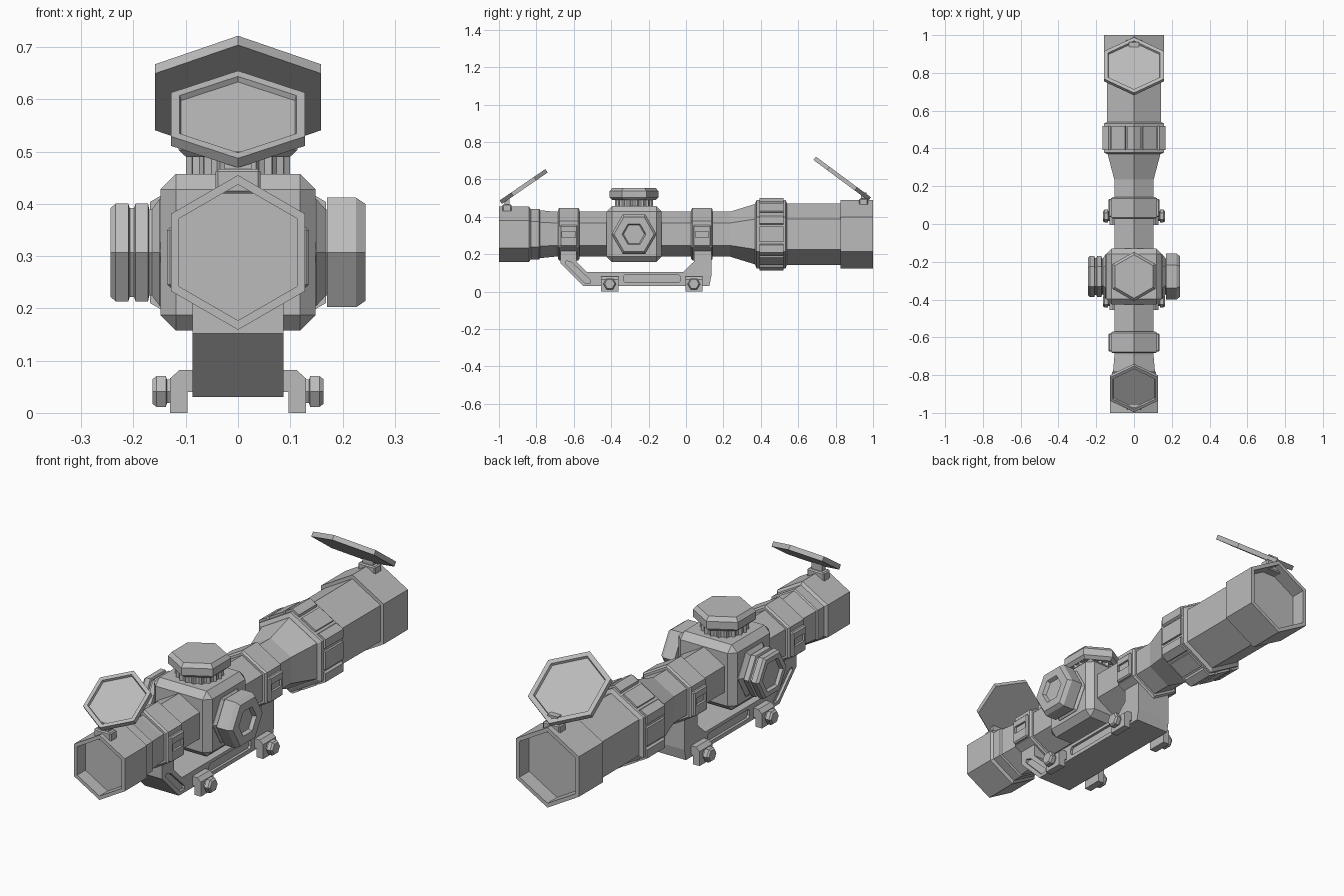
import bpy, bmesh, math
from mathutils import Vector

cube = bpy.data.objects.get("Cube")
if cube:
    bpy.data.objects.remove(cube, do_unlink=True)

X, Y, Z = Vector((1, 0, 0)), Vector((0, 1, 0)), Vector((0, 0, 1))

grey = bpy.data.materials.new("plain_grey")
grey.use_nodes = True
grey.diffuse_color = (0.5, 0.5, 0.5, 1)
grey.node_tree.nodes["Principled BSDF"].inputs["Base Color"].default_value = (0.5, 0.5, 0.5, 1)


def finish(name, bm):
    bmesh.ops.recalc_face_normals(bm, faces=bm.faces)
    mesh = bpy.data.meshes.new(name)
    bm.to_mesh(mesh)
    bm.free()
    mesh.materials.append(grey)
    obj = bpy.data.objects.new(name, mesh)
    bpy.context.scene.collection.objects.link(obj)
    return obj


def skin(name, loops):
    """Join equal-length point loops and cap both ends."""
    bm = bmesh.new()
    rings = [[bm.verts.new(p) for p in loop] for loop in loops]
    n = len(rings[0])
    for a, b in zip(rings, rings[1:]):
        for i in range(n):
            j = (i + 1) % n
            bm.faces.new((a[i], a[j], b[j], b[i]))
    bm.faces.new(rings[0])
    bm.faces.new(rings[-1])
    return finish(name, bm)


def lathe(name, profile, center, axis, up, sides=6):
    """Spin (radius, distance) pairs round an axis; a corner points along up."""
    c, w = Vector(center), axis.cross(up)
    turn = [2 * math.pi * i / sides for i in range(sides)]
    return skin(name, [[c + axis * t + (up * math.cos(k) + w * math.sin(k)) * r
                        for k in turn] for r, t in profile])


def prism(name, pts, axis, lo, hi):
    """Extrude a flat outline: (y, z) along X or (x, z) along Y."""
    side = Y if axis == X else X
    return skin(name, [[axis * t + side * p + Z * q for p, q in pts] for t in (lo, hi)])


def box(name, lo, hi, bevel=0):
    bm = bmesh.new()
    bmesh.ops.create_cube(bm, size=1)
    for v in bm.verts:
        v.co = [(a + b) / 2 + (b - a) * c for a, b, c in zip(lo, hi, v.co)]
    if bevel:
        bmesh.ops.bevel(bm, geom=list(bm.edges), offset=bevel, segments=1,
                        affect='EDGES', profile=0.5)
    return finish(name, bm)


def cut(obj, cutter):
    mod = obj.modifiers.new("recess", 'BOOLEAN')
    mod.operation, mod.solver, mod.object = 'DIFFERENCE', 'EXACT', cutter
    bpy.context.view_layer.objects.active = obj
    bpy.ops.object.modifier_apply(modifier=mod.name)
    bpy.data.objects.remove(cutter, do_unlink=True)


# Main hexagonal tube with both end recesses
AXIS_Z = 0.307
lathe("scope_tube", [
    (0.13, -0.94), (0.13, -1), (0.148, -1), (0.148, -0.84), (0.135, -0.83),
    (0.135, -0.785), (0.128, -0.78), (0.12, -0.7), (0.12, 0.235), (0.163, 0.375),
    (0.165, 0.825), (0.183, 0.825), (0.183, 1), (0.163, 1), (0.163, 0.93)],
    (0, 0, AXIS_Z), Y, Z)

# Grooved zoom ring with chamfered collars
lathe("zoom_ring_core", [(0.165, 0.37), (0.183, 0.378), (0.183, 0.532), (0.165, 0.54)],
      (0, 0, AXIS_Z), Y, Z)
corners = [Vector((math.sin(k), math.cos(k))) for k in
           [i * math.pi / 3 for i in range(6)]]
outline = []
for i, a in enumerate(corners):
    b = corners[(i + 1) % 6]
    for f, r in ((0, .194), (.2, .194), (.22, .18), (.27, .18), (.29, .194),
                 (.71, .194), (.73, .18), (.78, .18), (.8, .194)):
        p = a.lerp(b, f) * r
        outline.append((p.x, p.y + AXIS_Z))
prism("zoom_ring_grip", outline, Y, 0.392, 0.52)

# Turret housing
TY = -0.278
box("turret_housing", (-0.148, -0.425, 0.158), (0.148, -0.13, 0.457), 0.029)

# Top turret: toothed neck and hexagonal cap
lathe("top_turret_neck", [(0.092, 0.45), (0.092, 0.505)], (0, TY, 0), Z, Y, 18)
for i in range(18):
    k = 2 * math.pi * i / 18
    d = Vector((math.sin(k), math.cos(k), 0))
    lathe("top_turret_tooth", [(0.01, 0.455), (0.01, 0.5)],
          d * 0.091 + Vector((0, TY, 0)), Z, d, 4)
lathe("top_turret_cap", [(0.115, 0.49), (0.131, 0.503), (0.131, 0.537), (0.115, 0.555)],
      (0, TY, 0), Z, Y)

# Side turrets
lathe("left_knob", [(0.118, 0.14), (0.118, 0.15), (0.095, 0.168), (0.095, 0.17),
                    (0.121, 0.17), (0.121, 0.226), (0.107, 0.244), (0.064, 0.244),
                    (0.056, 0.228)], (0, TY, AXIS_Z), X, Y)
lathe("right_knob", [(0.118, 0.14), (0.118, 0.15), (0.095, 0.165), (0.095, 0.17),
                     (0.108, 0.172), (0.108, 0.196), (0.098, 0.199), (0.098, 0.207),
                     (0.108, 0.21), (0.108, 0.234), (0.098, 0.244), (0.074, 0.244),
                     (0.068, 0.23)], (0, TY, AXIS_Z), -X, Y)

# Mount: rail with two legs, recessed slots on both sides
mount = prism("mount_rail", [
    (-0.672, 0.25), (-0.672, 0.152), (-0.55, 0.03), (0.125, 0.03), (0.135, 0.08),
    (0.135, 0.25), (0.042, 0.25), (0.042, 0.16), (-0.015, 0.105), (-0.53, 0.105),
    (-0.585, 0.16), (-0.585, 0.25)], X, -0.087, 0.087)
rail_slot = [(-0.335, 0.058), (-0.325, 0.048), (-0.04, 0.048), (-0.03, 0.058),
             (-0.03, 0.08), (-0.04, 0.09), (-0.325, 0.09), (-0.335, 0.08)]
leg_slot = [(-0.645, 0.15), (-0.54, 0.045), (-0.51, 0.045), (-0.51, 0.06),
            (-0.61, 0.155), (-0.64, 0.165)]
for s in (-1, 1):
    for shape in (rail_slot, leg_slot):
        cut(mount, prism("slot_cutter", shape, X, s * 0.075, s * 0.1))

# Mount rings with slotted side lugs
for name, y in (("front", -0.627), ("rear", 0.085)):
    lathe(name + "_mount_ring", [(0.132, -0.057), (0.141, -0.05), (0.141, 0.05),
                                 (0.132, 0.057)], (0, y, AXIS_Z), Y, Z)
    lug = box(name + "_ring_lugs", (-0.136, y - 0.048, 0.24), (0.136, y + 0.048, 0.355), 0.006)
    for s in (-1, 1):
        x0, x1 = sorted((s * 0.126, s * 0.15))
        cut(lug, box("lug_cutter", (x0, y - 0.035, 0.288), (x1, y + 0.035, 0.322)))

# Rail clamps and hex bolts
for s, side in ((1, "left"), (-1, "right")):
    for name, y in (("front", -0.408), ("rear", 0.042)):
        jaw = [(0.08, 0.082), (0.112, 0.082), (0.13, 0.066), (0.13, 0),
               (0.097, 0), (0.097, 0.04), (0.08, 0.04)]
        prism(f"{name}_{side}_clamp", [(s * p, q) for p, q in jaw], Y, y - 0.046, y + 0.046)
        lathe(f"{name}_{side}_bolt", [(0.026, 0.125), (0.026, 0.136), (0.034, 0.138),
                                      (0.034, 0.156), (0.027, 0.164)],
              (0, y, 0.041), X * s, Y)


# Flip-up lens covers on their hinges
def cover(name, end, radius, center, angle, hinge_y, top):
    a = math.radians(angle)
    slope = Vector((0, -end * math.cos(a), math.sin(a)))
    normal = Vector((0, end * math.sin(a), math.cos(a)))
    lathe(name + "_lens_cover", [(radius, -0.011), (radius, 0.011), (radius * 0.87, 0.011),
                                 (radius * 0.85, 0.0)], center, normal, slope)
    box(name + "_hinge_base", (-0.043, hinge_y - 0.024, top - 0.035),
        (0.043, hinge_y + 0.024, top + 0.012), 0.005)
    box(name + "_hinge_tab", (-0.026, hinge_y - 0.014, top),
        (0.026, hinge_y + 0.014, top + 0.045))


cover("front", -1, 0.148, (0, -0.868, 0.562), 34.5, -0.957, 0.455)
cover("rear", 1, 0.183, (0, 0.835, 0.604), 36.5, 0.95, 0.485)
